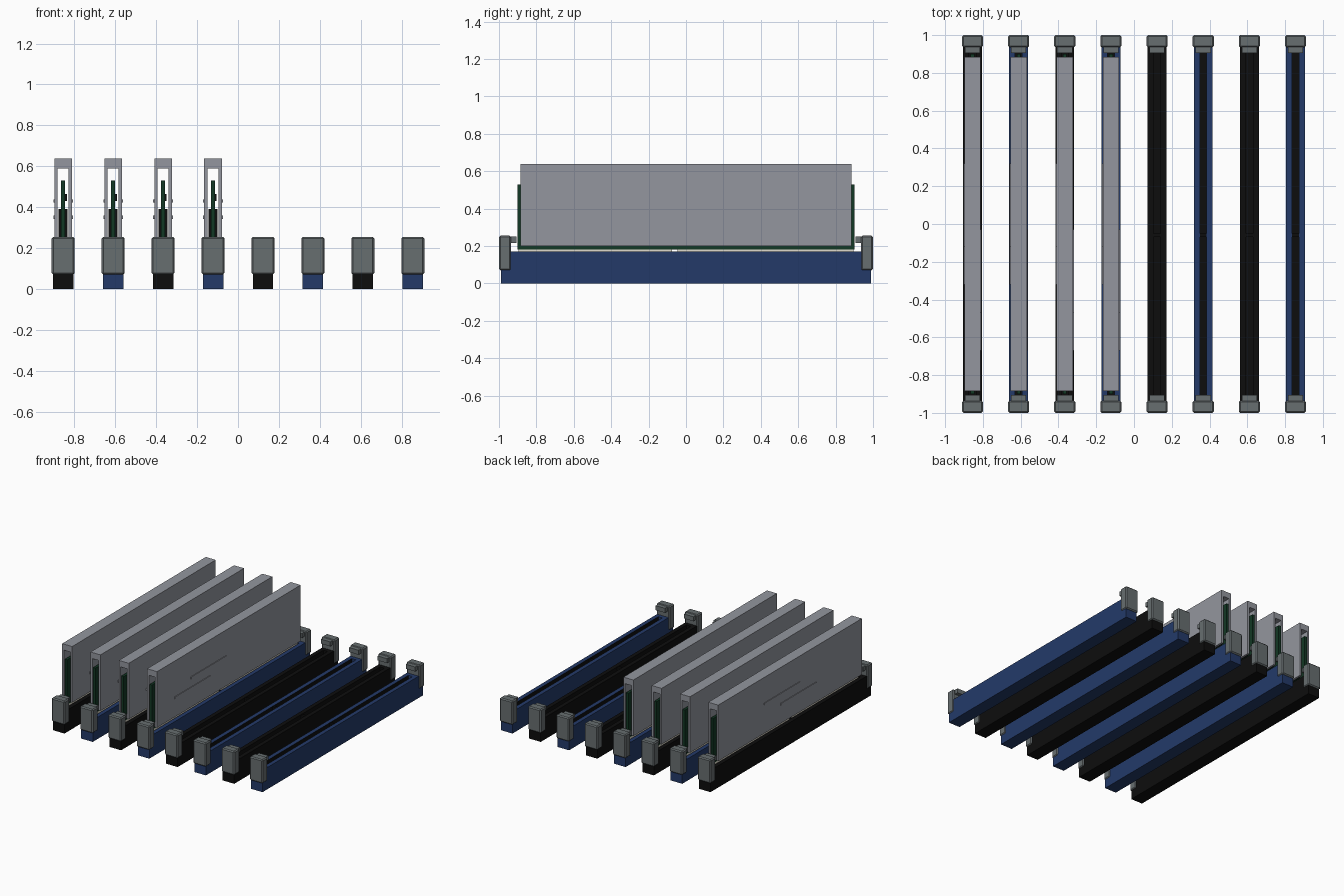
import bpy
import bmesh

cube = bpy.data.objects.get("Cube")
if cube:
    bpy.data.objects.remove(cube, do_unlink=True)


def material(name, rgb):
    m = bpy.data.materials.new(name)
    m.use_nodes = True
    m.diffuse_color = (*rgb, 1)
    m.node_tree.nodes["Principled BSDF"].inputs["Base Color"].default_value = (*rgb, 1)
    return m


BLUE = material("slot blue", (0.017, 0.042, 0.141))
BLACK = material("slot black", (0.004, 0.004, 0.004))
CLIP = material("clip grey", (0.136, 0.156, 0.162))
METAL = material("heat spreader grey", (0.292, 0.305, 0.342))
GREEN = material("board green", (0.006, 0.040, 0.018))
PALE = material("contact pale", (0.75, 0.72, 0.62))


def finish(name, bm, mats, bevel=0):
    bmesh.ops.recalc_face_normals(bm, faces=bm.faces[:])
    mesh = bpy.data.meshes.new(name)
    bm.to_mesh(mesh)
    bm.free()
    for m in mats:
        mesh.materials.append(m)
    ob = bpy.data.objects.new(name, mesh)
    bpy.context.collection.objects.link(ob)
    if bevel:
        mod = ob.modifiers.new("Bevel", "BEVEL")
        mod.width = bevel
        mod.segments = 1
    return ob


def box(name, xs, ys, zs, mat, bevel=0):
    bm = bmesh.new()
    bmesh.ops.create_cube(bm, size=1)
    for v in bm.verts:
        for i, (a, b) in enumerate((xs, ys, zs)):
            v.co[i] = a if v.co[i] < 0 else b
    return finish(name, bm, [mat], bevel)


def extrude_y(bm, profile, half):
    """Sweep an (x, z) outline from -half to half along y."""
    face = bm.faces.new([bm.verts.new((x, -half, z)) for x, z in profile])
    ext = bmesh.ops.extrude_face_region(bm, geom=[face])["geom"]
    for v in ext:
        if isinstance(v, bmesh.types.BMVert):
            v.co.y = half


def u_profile(cx, outer, inner, z_open, z_step, z_closed):
    half = [(outer, z_closed), (outer, z_open), (inner, z_open), (inner, z_step)]
    return [(cx + x, z) for x, z in half] + [(cx - x, z) for x, z in reversed(half)]


def slot(x, mat):
    # Channel body with a dark groove
    bm = bmesh.new()
    extrude_y(bm, u_profile(x, 0.05, 0.018, 0.17, 0.07, 0), 0.905)
    bm.normal_update()
    for f in bm.faces:
        c = f.calc_center_median()
        if abs(c.x - x) < 0.03 and 0.06 < c.z < 0.165 and abs(c.y) < 0.9:
            f.material_index = 1
    finish("slot_channel", bm, [mat, BLACK])
    # Key bridging the groove
    box("slot_key", (x - 0.018, x + 0.018), (-0.07, -0.05), (0.07, 0.165), BLACK)
    for s in (-1, 1):
        def span(a, b):
            return tuple(sorted((s * a, s * b)))
        box("slot_end", (x - 0.05, x + 0.05), span(0.905, 0.99), (0, 0.17), mat)
        # Latch with an inward hook
        box("latch", (x - 0.056, x + 0.056), span(0.935, 1.0), (0.07, 0.255), CLIP, 0.008)
        box("latch_hook", (x - 0.04, x + 0.04), span(0.905, 0.94), (0.215, 0.25), CLIP)


def memory_module(x):
    # Board, contact strips split by the key notch
    box("board", (x - 0.01, x + 0.01), (-0.9, 0.9), (0.18, 0.53), GREEN)
    for ys in ((-0.895, -0.075), (-0.045, 0.895)):
        box("contacts", (x - 0.009, x + 0.009), ys, (0.09, 0.18), PALE)
    # Chips on both faces
    for i in range(8):
        y = -0.77 + i * 0.22
        box("chip", (x - 0.022, x + 0.022), (y - 0.08, y + 0.08), (0.21, 0.39), BLACK)
    box("controller", (x + 0.01, x + 0.018), (-0.08, 0.08), (0.43, 0.465), BLACK)
    # Folded heat spreader, open at both ends and below
    bm = bmesh.new()
    extrude_y(bm, u_profile(x, 0.043, 0.027, 0.2, 0.59, 0.637), 0.885)
    finish("heat_spreader", bm, [METAL])
    # Staggered ribs on each side
    for s in (-1, 1):
        for z, y in ((0.43, -0.25), (0.35, -0.45)):
            xs = sorted((x + s * 0.042, x + s * 0.048))
            y = y if s > 0 else y + 0.35
            box("spreader_rib", xs, (y - 0.22, y + 0.22), (z - 0.008, z + 0.008), METAL)


for i in range(8):
    x = -0.855 + i * 0.2443
    slot(x, BLUE if i % 2 else BLACK)
    if i < 4:
        memory_module(x)
